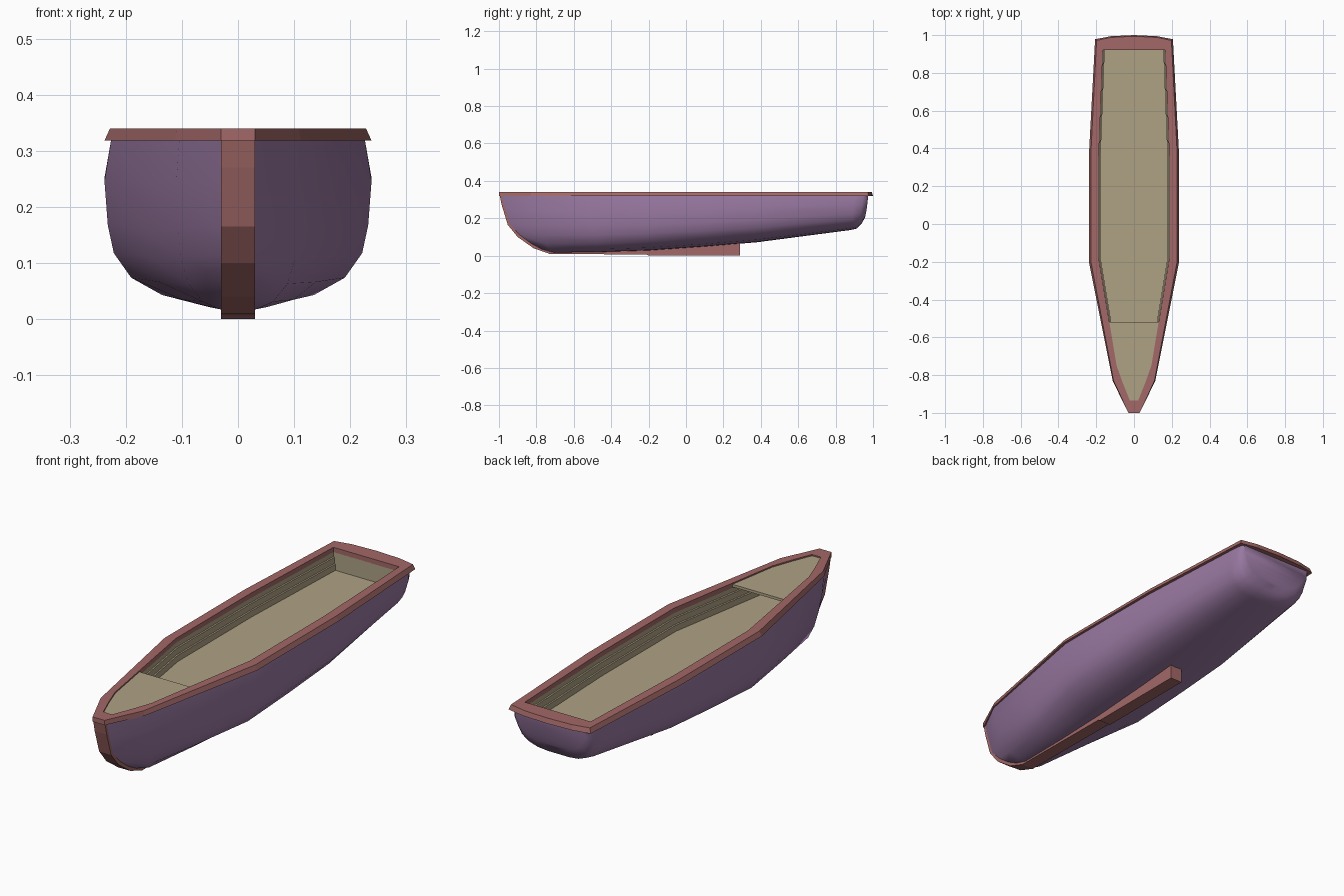
import bpy, math

if "Cube" in bpy.data.objects:
    bpy.data.objects.remove(bpy.data.objects["Cube"])

def material(name, color):
    m = bpy.data.materials.new(name)
    m.diffuse_color = (*color, 1)
    m.use_nodes = True
    m.node_tree.nodes["Principled BSDF"].inputs["Base Color"].default_value = m.diffuse_color
    return m

PURPLE = material("hull_paint", (0.32, 0.19, 0.36))
RED = material("trim_paint", (0.36, 0.14, 0.135))
TAN = material("deck_paint", (0.43, 0.36, 0.235))

def make(name, verts, faces, mat):
    me = bpy.data.meshes.new(name)
    me.from_pydata(verts, [], faces)
    me.materials.append(mat)
    ob = bpy.data.objects.new(name, me)
    bpy.context.collection.objects.link(ob)
    bpy.context.view_layer.objects.active = ob
    bpy.ops.object.select_all(action='DESELECT')
    ob.select_set(True)
    bpy.ops.object.mode_set(mode='EDIT')
    bpy.ops.mesh.select_all(action='SELECT')
    bpy.ops.mesh.remove_doubles(threshold=0.0001)
    bpy.ops.mesh.normals_make_consistent(inside=False)
    bpy.ops.object.mode_set(mode='OBJECT')
    return ob

def both_sides(half):
    """Close a right-hand outline (bow to stern) with its mirrored half."""
    return half + [(-x, y) for x, y in reversed(half) if x > 1e-6]

def bridge(n, a, b):
    return [(a + i, a + (i + 1) % n, b + (i + 1) % n, b + i) for i in range(n)]

# Hull: one cross-section (width fraction, height fraction) lofted bow to stern
SECTION = [(0.95, 1), (1, 0.75), (0.975, 0.48), (0.93, 0.31), (0.80, 0.16),
           (0.57, 0.055), (0.3, 0.012), (0, 0)]
STEM_Y = [-0.99, -0.966, -0.942, -0.895, -0.84, -0.79, -0.75, -0.73]
# y at top, y at bottom, half width, bottom z, narrowing towards the bottom
STATIONS = [(-0.84, -0.69, 0.110, 0.014, 0), (-0.52, -0.45, 0.174, 0.018, 0),
            (-0.2, -0.2, 0.238, 0.027, 0), (0.1, 0.1, 0.238, 0.048, 0),
            (0.38, 0.38, 0.236, 0.072, 0), (0.90, 0.87, 0.206, 0.136, 0.08),
            (0.945, 0.91, 0.203, 0.144, 0.12), (0.963, 0.935, 0.198, 0.168, 0.2),
            (0.974, 0.95, 0.19, 0.195, 0.3)]
TOP = 0.3195
cols = [[(0.029 * u, y, 0.02 + (TOP - 0.02) * v) for (u, v), y in zip(SECTION, STEM_Y)]]
for yt, yb, w, zb, f in STATIONS:
    cols.append([(w * u * (1 - f * (1 - v)), yb + (yt - yb) * v ** 0.5, zb + (TOP - zb) * v)
                 for u, v in SECTION])
cols = [c + [(-x, y, z) for x, y, z in reversed(c[:-1])] for c in cols]
n = len(cols[0])
faces = [(i * n + j, i * n + j + 1, (i + 1) * n + j + 1, (i + 1) * n + j)
         for i in range(len(cols) - 1) for j in range(n - 1)]
end = (len(cols) - 1) * n
for base in (0, end):       # close the stem and transom with strips
    faces += [(base + j, base + j + 1, base + n - 2 - j, base + n - 1 - j) for j in range(n // 2 - 1)]
    faces.append((base + n // 2 - 1, base + n // 2, base + n // 2 + 1))
make("hull", [v for c in cols for v in c], faces, PURPLE)
bpy.ops.object.shade_smooth_by_angle(angle=math.radians(40))

# Gunwale: flared rim around the top
outer = both_sides([(0.03, -1), (0.108, -0.83), (0.228, -0.2), (0.228, 0.38),
                    (0.198, 0.972), (0.12, 0.988), (0, 0.994)])
lower = both_sides([(0.03, -1), (0.113, -0.83), (0.238, -0.205), (0.238, 0.38),
                    (0.206, 0.978), (0.125, 0.994), (0, 1)])
INNER = [(0.022, -0.935), (0.06, -0.84), (0.092, -0.75), (0.187, -0.18), (0.187, 0.35),
         (0.165, 0.92), (0, 0.92)]
inner = both_sides(INNER)
k = len(outer)
verts = ([(x, y, 0.34) for x, y in outer] + [(x, y, 0.318) for x, y in lower] +
         [(x, y, 0.318) for x, y in inner] + [(x, y, 0.34) for x, y in inner])
make("gunwale", verts, bridge(k, 0, k) + bridge(k, k, 2 * k) +
     bridge(k, 2 * k, 3 * k) + bridge(k, 3 * k, 0), RED)

# Cockpit: stepped side walls down to the floor
verts, faces = [], []
LEVELS = [(0, 0.32), (0, 0.298), (0.005, 0.296), (0.005, 0.268), (0.010, 0.266), (0.010, 0.238)]
for inset, z in LEVELS:
    verts += [(math.copysign(max(abs(x) - inset, 0), x), y, z) for x, y in inner]
for i in range(len(LEVELS) - 1):
    faces += bridge(k, i * k, (i + 1) * k)
base = (len(LEVELS) - 1) * k
faces.append(tuple(base + i for i in range(k)))
cockpit = make("cockpit", verts, faces, TAN)
cockpit.data.flip_normals()

# Fore deck: thin plate let into the bow rim
plate = both_sides([(x + 0.003, y) for x, y in INNER[:3]] + [(0.133, -0.52)])
m = len(plate)
verts = [(x, y, z) for z in (0.322, 0.334) for x, y in plate]
make("fore_deck", verts, bridge(m, 0, m) + [tuple(range(m)), tuple(range(m, 2 * m))], TAN)

# Stem and keel: one side profile extruded across the centre line
PROFILE = [(-1, 0.34), (-0.985, 0.27), (-0.953, 0.165), (-0.90, 0.10), (-0.815, 0.04),
           (-0.73, 0.01), (-0.21, 0.006), (-0.2, 0), (0.29, 0), (0.29, 0.08), (-0.2, 0.04),
           (-0.68, 0.03), (-0.77, 0.07), (-0.86, 0.125), (-0.92, 0.19), (-0.97, 0.335)]
p = len(PROFILE)
verts = [(x, y, z) for x in (-0.03, 0.03) for y, z in PROFILE]
make("stem_and_keel", verts, bridge(p, 0, p) + [tuple(range(p)), tuple(range(p, 2 * p))], RED)
